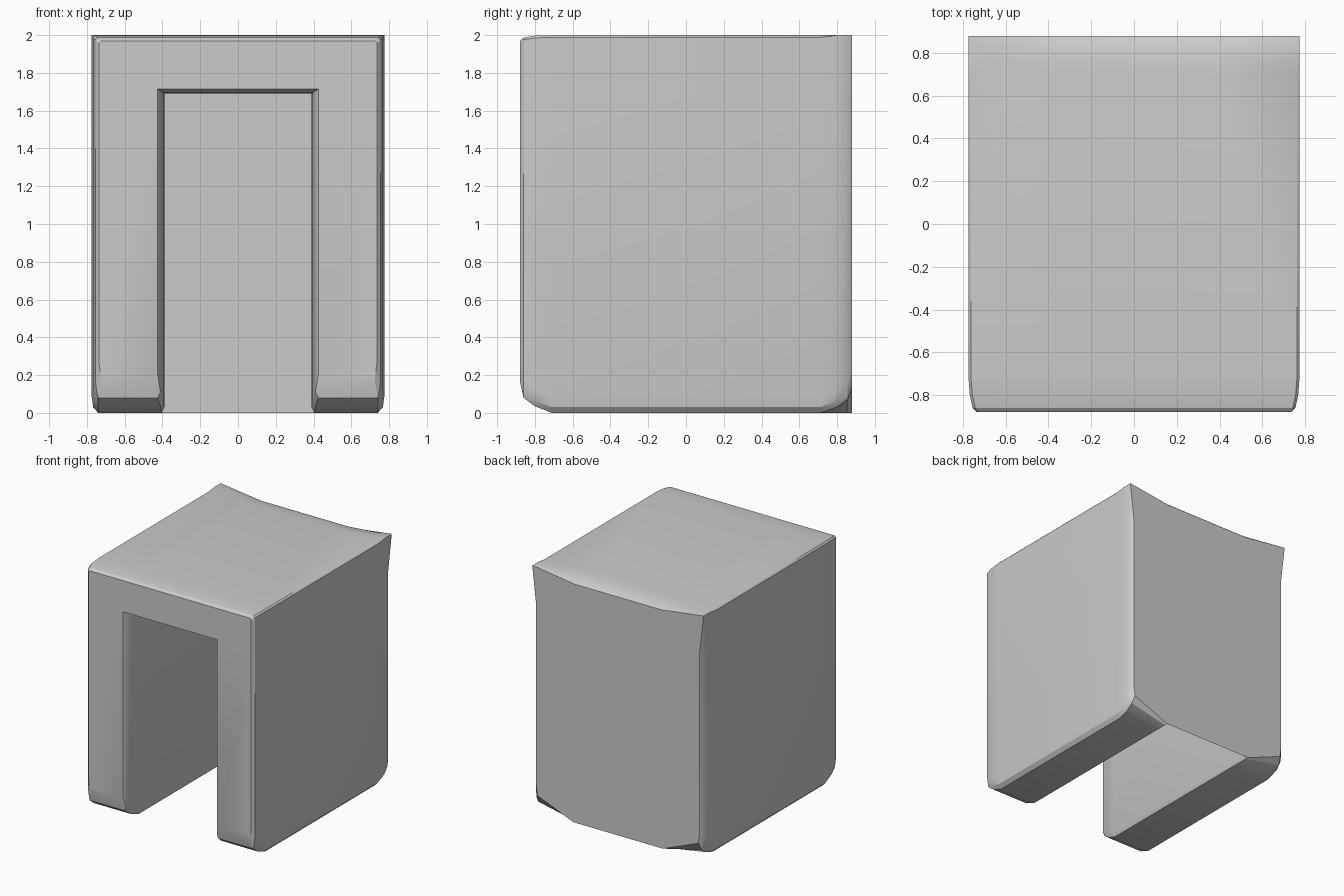
import bpy, bmesh

if "Cube" in bpy.data.objects:
    bpy.data.objects.remove(bpy.data.objects["Cube"])


def section(y, inset, top, top_mid, leg, inner_leg, inset_in, corner=None):
    """Closed arch section at depth y; leg = height of the foot's outer underside."""
    xo, xi = 0.775 - inset, 0.39 + inset_in
    half = [
        (xi, 1.69 + inset_in * 0.7),                 # inner ceiling corner
        (xi, inner_leg + 0.03),                      # inner wall foot
        (xi + 0.015, inner_leg),                     # underside, inner
        (min(0.74, xo - 0.012), leg),                # underside, outer
        (xo - 0.008, leg + 0.03),
        (xo, leg + 0.09),
        (xo, 1.70),                                  # outer wall
        (corner or xo, top - 0.012 if not corner else top),
        ((corner or xo) - 0.012, top),               # top edge
        (0.39, top_mid),                             # roof
    ]
    pts = half + [(-x, z) for x, z in reversed(half)]
    return [(x, y, z) for x, z in pts]


# Depth stations: rounded front, straight middle, flared and pinched back
stations = [
    section(-0.88, 0.04, 1.97, 1.97, 0.17, 0.17, 0.035),
    section(-0.86, 0.02, 1.987, 1.987, 0.08, 0.08, 0.02),
    section(-0.80, 0.007, 1.997, 1.997, 0.035, 0.035, 0.005),
    section(-0.71, 0, 2.0, 2.0, 0, 0, 0),
    section(0.71, 0, 2.0, 2.0, 0, 0, 0),
    section(0.80, 0.004, 2.0, 1.988, 0.03, 0, 0, 0.775),
    section(0.855, 0.015, 2.0, 1.97, 0.07, 0, 0, 0.775),
    section(0.88, 0.035, 2.0, 1.95, 0.13, 0, 0, 0.775),
]

bm = bmesh.new()
rings = [[bm.verts.new(p) for p in s] for s in stations]
n = len(rings[0])
# Skin between stations
for a, b in zip(rings, rings[1:]):
    for i in range(n):
        j = (i + 1) % n
        bm.faces.new((a[i], a[j], b[j], b[i]))
# Front arch face and full back panel closing the tunnel
bm.faces.new(list(reversed(rings[0])))
bm.faces.new(rings[-1][2:-2])
bmesh.ops.recalc_face_normals(bm, faces=bm.faces)

mesh = bpy.data.meshes.new("arch_shell")
bm.to_mesh(mesh)
bm.free()
obj = bpy.data.objects.new("arch_shell", mesh)
bpy.context.collection.objects.link(obj)
bpy.context.view_layer.objects.active = obj
obj.select_set(True)
bpy.ops.object.shade_smooth_by_angle(angle=0.5)
